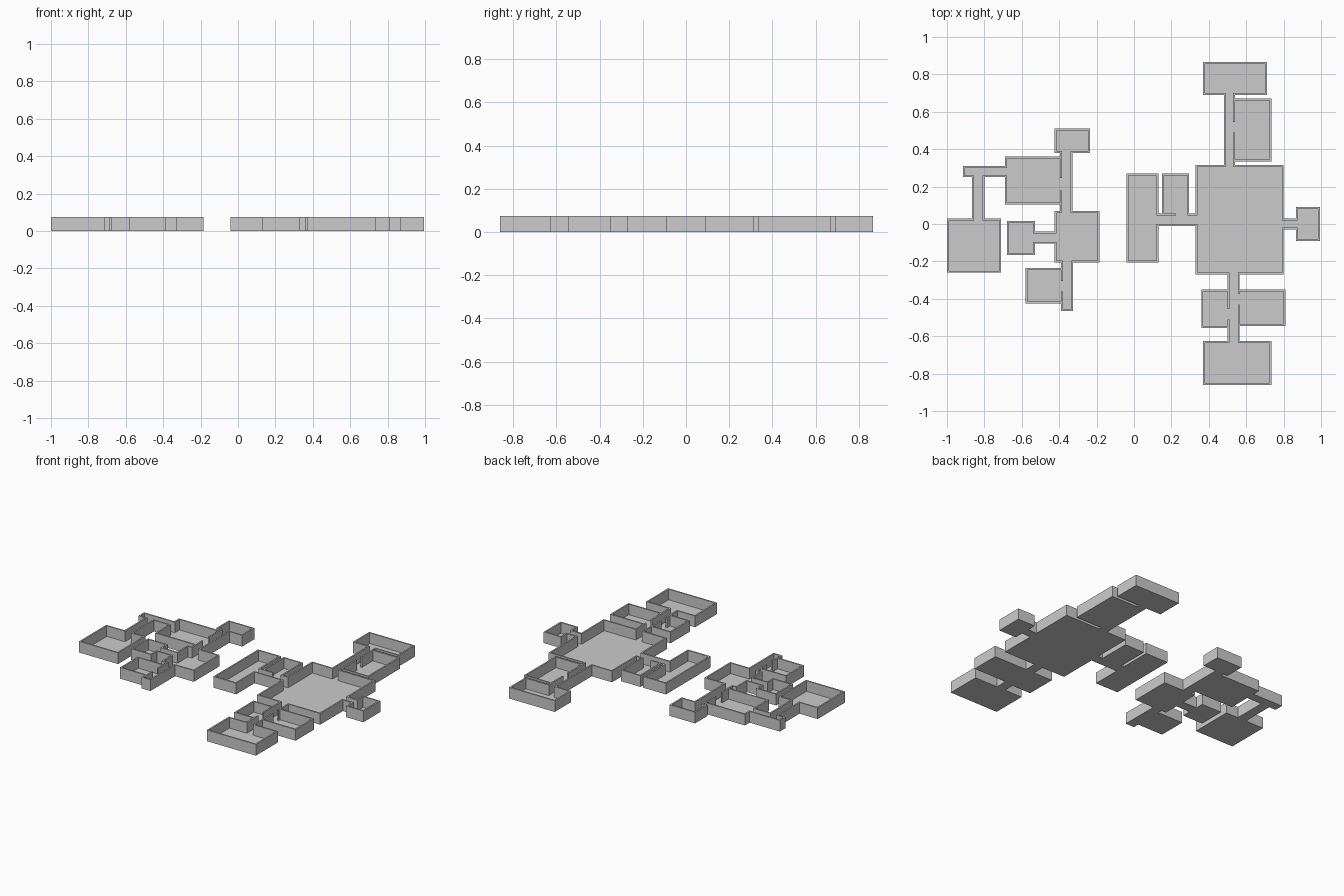
import bpy, bmesh

if "Cube" in bpy.data.objects:
    bpy.data.objects.remove(bpy.data.objects["Cube"])

T, H, FLOOR = 0.01, 0.075, 0.004   # wall thickness, wall height, floor slab

# Rectangles are (x0, y0, x1, y1); halls run slightly into the rooms they join
west_rooms = [
    (-1.0, -0.26, -0.71, 0.03), (-0.69, 0.105, -0.385, 0.36),
    (-0.425, 0.38, -0.235, 0.51), (-0.425, -0.205, -0.185, 0.07),
    (-0.68, -0.165, -0.53, 0.015), (-0.58, -0.425, -0.38, -0.235)]
west_halls = [
    (-0.865, 0.0, -0.8, 0.31), (-0.915, 0.25, -0.66, 0.31),
    (-0.395, 0.04, -0.33, 0.41), (-0.56, -0.105, -0.395, -0.04),
    (-0.39, -0.465, -0.325, -0.175)]
west_doors = [(-0.41, 0.18, -0.37, 0.245), (-0.40, -0.36, -0.37, -0.305)]

east_rooms = [
    (-0.04, -0.205, 0.13, 0.27), (0.15, 0.045, 0.295, 0.27),
    (0.33, -0.27, 0.8, 0.315), (0.865, -0.09, 0.995, 0.09),
    (0.37, 0.69, 0.71, 0.865), (0.53, 0.335, 0.735, 0.67),
    (0.36, -0.555, 0.51, -0.35), (0.555, -0.545, 0.81, -0.35),
    (0.37, -0.86, 0.735, -0.625)]
east_halls = [
    (0.1, -0.01, 0.36, 0.055), (0.77, -0.03, 0.895, 0.03),
    (0.48, 0.285, 0.54, 0.72), (0.5, -0.655, 0.565, -0.24)]
east_doors = [(0.225, 0.03, 0.285, 0.07), (0.52, 0.49, 0.55, 0.545),
              (0.49, -0.51, 0.52, -0.455), (0.545, -0.43, 0.575, -0.375)]


def inset(r):
    return (r[0] + T, r[1] + T, r[2] - T, r[3] - T)


def inside(x, y, rects):
    return any(a < x < c and b < y < d for a, b, c, d in rects)


def slab(name, cells, xs, ys, z0, z1):
    """Solid made of all filled plan cells, extruded from z0 to z1."""
    bm = bmesh.new()

    def quad(*pts):
        bm.faces.new([bm.verts.new(p) for p in pts])

    for i, j in cells:
        a, b, c, d = xs[i], ys[j], xs[i + 1], ys[j + 1]
        quad((a, b, z1), (c, b, z1), (c, d, z1), (a, d, z1))
        quad((a, d, z0), (c, d, z0), (c, b, z0), (a, b, z0))
        for di, dj, p, q in ((0, -1, (a, b), (c, b)), (1, 0, (c, b), (c, d)),
                             (0, 1, (c, d), (a, d)), (-1, 0, (a, d), (a, b))):
            if (i + di, j + dj) not in cells:
                quad((*p, z0), (*q, z0), (*q, z1), (*p, z1))
    bmesh.ops.remove_doubles(bm, verts=bm.verts, dist=1e-5)
    bmesh.ops.dissolve_limit(bm, angle_limit=0.02, verts=bm.verts, edges=bm.edges)
    me = bpy.data.meshes.new(name)
    bm.to_mesh(me)
    bm.free()
    bpy.context.collection.objects.link(bpy.data.objects.new(name, me))


def wing(name, rooms, halls, doors):
    outer = rooms + halls
    inner = [inset(r) for r in outer] + doors
    xs = sorted({round(v, 4) for r in outer + inner for v in (r[0], r[2])})
    ys = sorted({round(v, 4) for r in outer + inner for v in (r[1], r[3])})
    plan, walls = set(), set()
    for i in range(len(xs) - 1):
        for j in range(len(ys) - 1):
            x, y = (xs[i] + xs[i + 1]) / 2, (ys[j] + ys[j + 1]) / 2
            if inside(x, y, outer):
                plan.add((i, j))
                if not inside(x, y, inner):
                    walls.add((i, j))
    slab(name + "_floor", plan - walls, xs, ys, 0, FLOOR)
    slab(name + "_walls", walls, xs, ys, 0, H)


wing("west_wing", west_rooms, west_halls, west_doors)
wing("east_wing", east_rooms, east_halls, east_doors)
